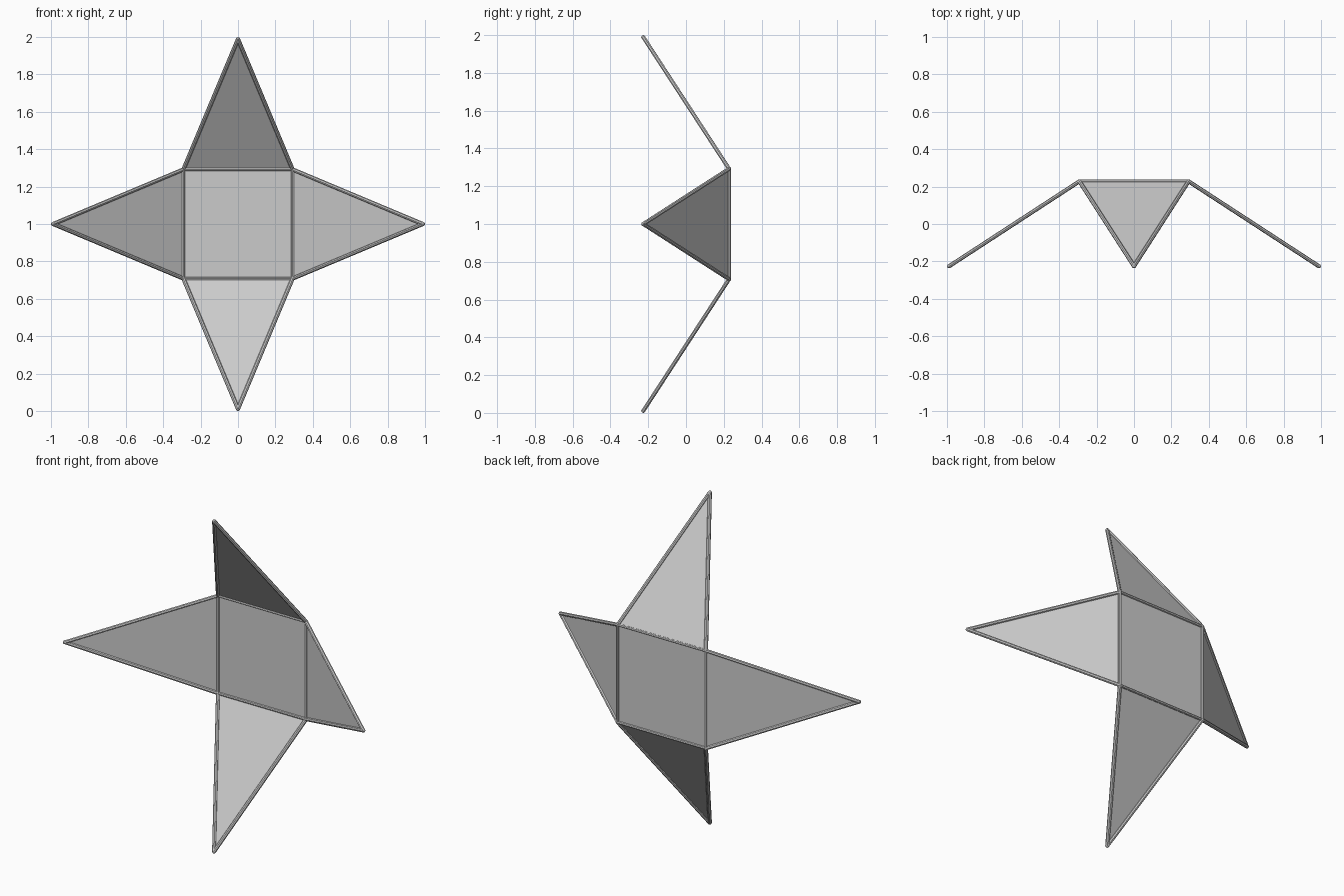
import bpy, bmesh
from mathutils import Vector, Matrix

if "Cube" in bpy.data.objects:
    bpy.data.objects.remove(bpy.data.objects["Cube"])

HALF, TIP = 0.292, 0.989      # square half width, tip distance from centre
BACK, FRONT = 0.228, -0.226   # depth of square and of tips
R_EDGE, R_FOLD = 0.011, 0.009 # rod radii

corners = [Vector((sx * HALF, BACK, 1 + sz * HALF))
           for sx, sz in ((1, 1), (-1, 1), (-1, -1), (1, -1))]
tips = [Vector((x * TIP, FRONT, 1 + z * TIP))
        for x, z in ((0, 1), (-1, 0), (0, -1), (1, 0))]


def finish(name, bm):
    mesh = bpy.data.meshes.new(name)
    bm.to_mesh(mesh)
    bm.free()
    obj = bpy.data.objects.new(name, mesh)
    bpy.context.collection.objects.link(obj)
    return obj


def add_rod(bm, a, b, radius):
    d = b - a
    m = Matrix.Translation((a + b) / 2) @ d.to_track_quat('Z', 'Y').to_matrix().to_4x4()
    bmesh.ops.create_cone(bm, cap_ends=True, segments=8, radius1=radius,
                          radius2=radius, depth=d.length, matrix=m)


def add_joint(bm, p, radius):
    bmesh.ops.create_uvsphere(bm, u_segments=8, v_segments=6, radius=radius,
                              matrix=Matrix.Translation(p))


# Thin panels: square centre with four folded points
bm = bmesh.new()
c = [bm.verts.new(p) for p in corners]
t = [bm.verts.new(p) for p in tips]
bm.faces.new(c)
for i in range(4):
    bm.faces.new((c[(i + 1) % 4], c[i], t[i]))
bmesh.ops.recalc_face_normals(bm, faces=bm.faces)
finish("panels", bm)

# Rods along the folds of the square
bm = bmesh.new()
for i in range(4):
    add_rod(bm, corners[i], corners[(i + 1) % 4], R_FOLD)
finish("fold_rods", bm)

# Rods along the outer edges of the points, with joints at the ends
bm = bmesh.new()
for i in range(4):
    add_rod(bm, corners[i], tips[i], R_EDGE)
    add_rod(bm, corners[(i + 1) % 4], tips[i], R_EDGE)
    add_joint(bm, tips[i], R_EDGE)
    add_joint(bm, corners[i], R_EDGE)
finish("edge_rods", bm)
